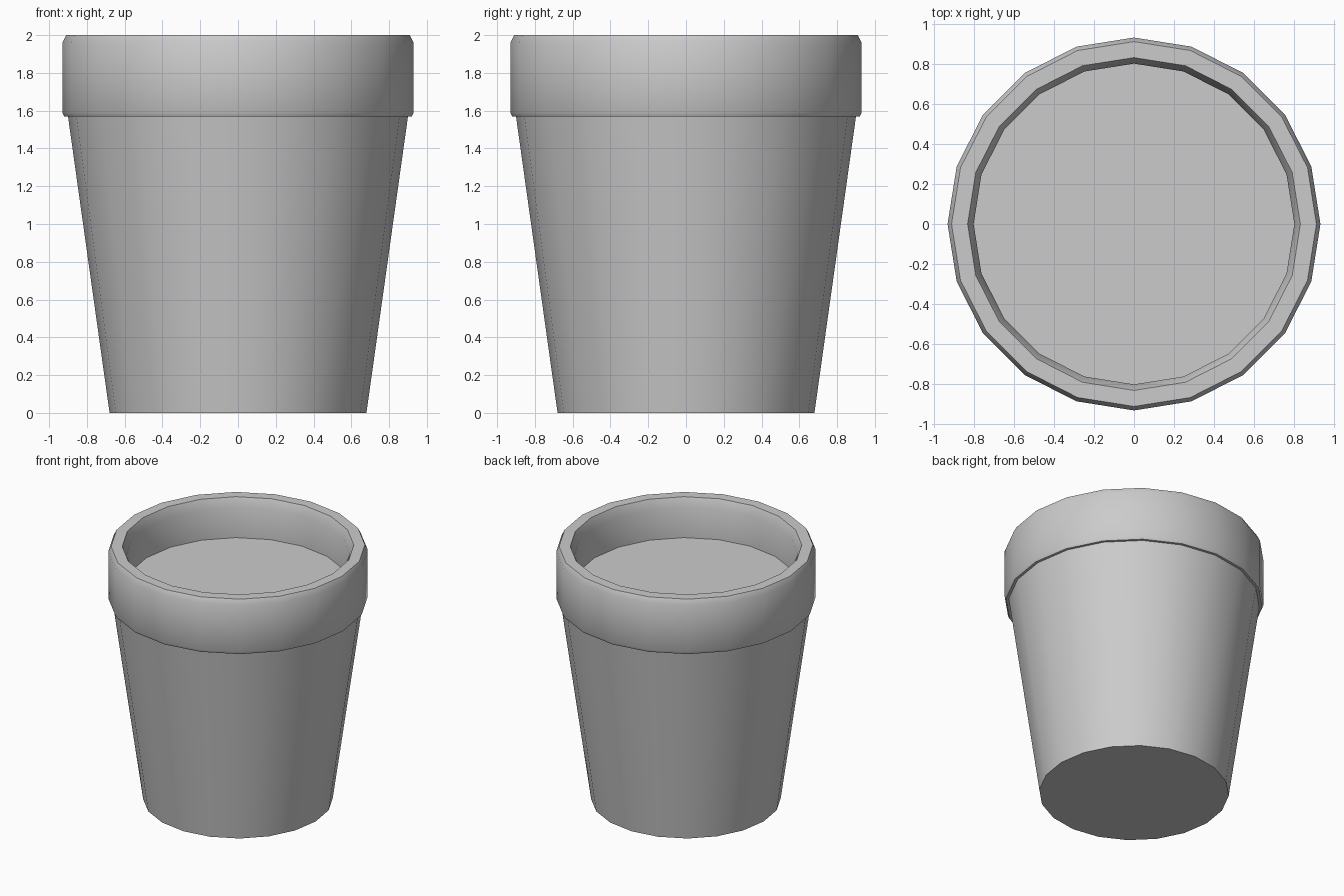
import bpy, bmesh
from math import cos, sin, pi, radians

if "Cube" in bpy.data.objects:
    bpy.data.objects.remove(bpy.data.objects["Cube"])

SIDES = 20


def lathe(name, profile):
    """Revolve (radius, z) points around z and cap both ends."""
    bm = bmesh.new()
    rings = [[bm.verts.new((r * cos(2 * pi * i / SIDES), r * sin(2 * pi * i / SIDES), z))
              for i in range(SIDES)] for r, z in profile]
    for a, b in zip(rings, rings[1:]):
        for i in range(SIDES):
            j = (i + 1) % SIDES
            bm.faces.new((a[i], a[j], b[j], b[i]))
    bm.faces.new(rings[0][::-1])
    bm.faces.new(rings[-1])
    mesh = bpy.data.meshes.new(name)
    bm.to_mesh(mesh)
    bm.free()
    obj = bpy.data.objects.new(name, mesh)
    bpy.context.collection.objects.link(obj)
    bpy.ops.object.select_all(action='DESELECT')
    obj.select_set(True)
    bpy.context.view_layer.objects.active = obj
    bpy.ops.object.shade_smooth_by_angle(angle=radians(30))
    return obj


# Pot: tapered body, bevelled rim, inner lip, wall and soil surface
lathe("flower_pot", [
    (0.68, 0.0), (0.90, 1.57),
    (0.92, 1.57), (0.93, 1.59), (0.93, 1.96), (0.91, 2.0),
    (0.83, 2.0), (0.80, 1.93), (0.80, 1.69),
])
